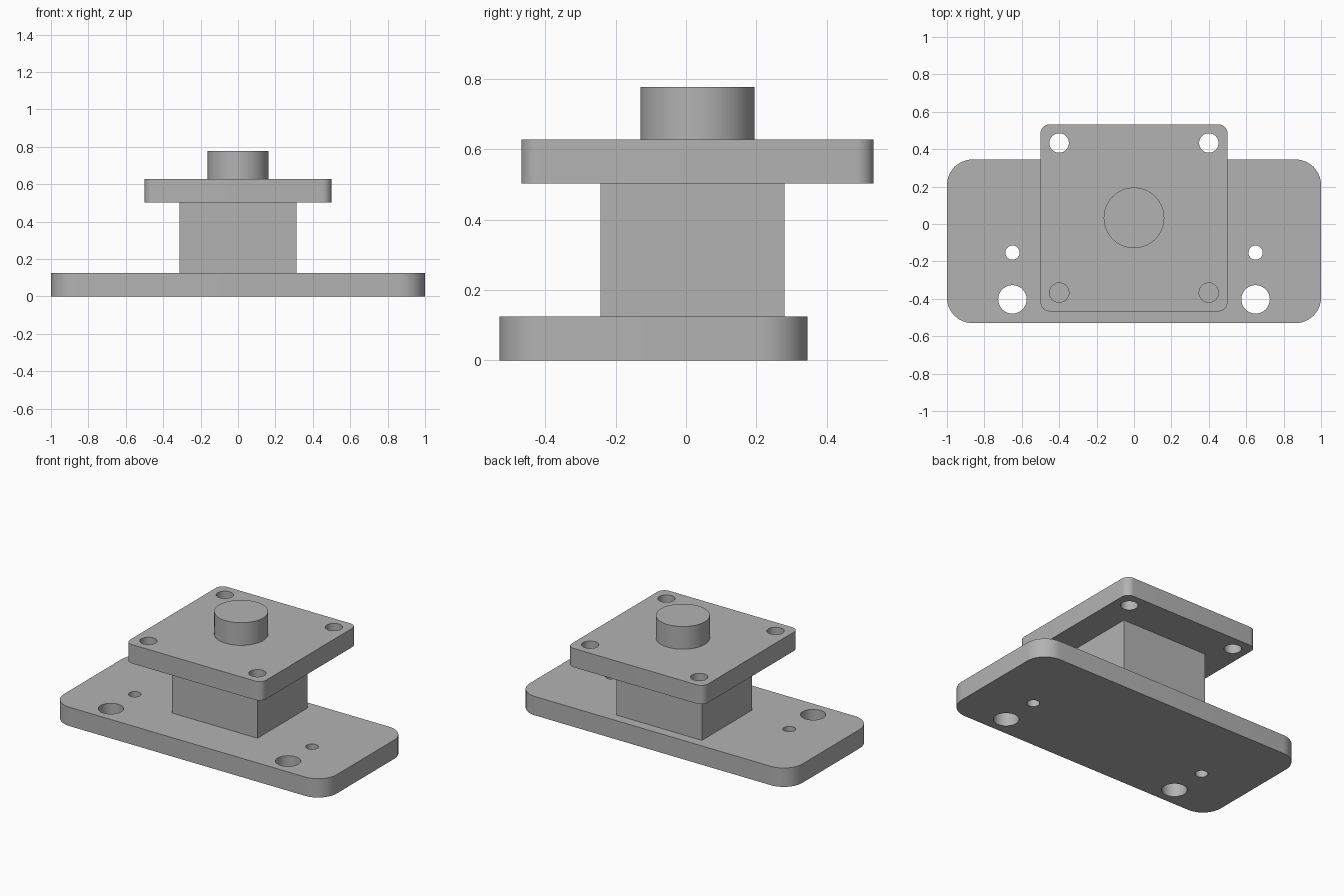
import bpy
import bmesh
from math import cos, sin, pi, radians
from mathutils import Vector

cube = bpy.data.objects.get("Cube")
if cube:
    bpy.data.objects.remove(cube, do_unlink=True)

# Single plain grey for the machined block
grey = bpy.data.materials.new("machined_grey")
grey.use_nodes = True
COLOUR = (0.45, 0.45, 0.45, 1)
grey.diffuse_color = COLOUR
grey.node_tree.nodes["Principled BSDF"].inputs["Base Color"].default_value = COLOUR


def circle(x, y, r, n=48):
    return [(x + r * cos(2 * pi * i / n), y + r * sin(2 * pi * i / n)) for i in range(n)]


def rounded_rect(half_x, y0, y1, r, n=12):
    """Counter-clockwise outline, square when the radius is zero."""
    corners = [(half_x, y1, 1, 1), (-half_x, y1, -1, 1),
               (-half_x, y0, -1, -1), (half_x, y0, 1, -1)]
    if r == 0:
        return [(x, y) for x, y, _, _ in corners]
    points = []
    for k, (x, y, sx, sy) in enumerate(corners):
        for i in range(n + 1):
            a = (k + i / n) * pi / 2
            points.append((x - sx * r + r * cos(a), y - sy * r + r * sin(a)))
    return points


def prism(name, outline, z0, z1, holes=()):
    """Fill an outline with round holes and extrude it upwards."""
    bm = bmesh.new()
    edges = []
    for loop in (outline, *holes):
        verts = [bm.verts.new((x, y, z0)) for x, y in loop]
        edges += [bm.edges.new((v, verts[i - 1])) for i, v in enumerate(verts)]
    if holes:
        bmesh.ops.triangle_fill(bm, edges=edges, use_beauty=True, normal=Vector((0, 0, 1)))
    else:
        bm.faces.new(list(bm.verts))
    grown = bmesh.ops.extrude_face_region(bm, geom=bm.faces[:], use_keep_orig=True)
    top = [g for g in grown["geom"] if isinstance(g, bmesh.types.BMVert)]
    bmesh.ops.translate(bm, verts=top, vec=(0, 0, z1 - z0))
    bmesh.ops.recalc_face_normals(bm, faces=bm.faces[:])
    mesh = bpy.data.meshes.new(name)
    bm.to_mesh(mesh)
    bm.free()
    mesh.materials.append(grey)
    obj = bpy.data.objects.new(name, mesh)
    bpy.context.collection.objects.link(obj)
    bpy.ops.object.select_all(action="DESELECT")
    obj.select_set(True)
    bpy.context.view_layer.objects.active = obj
    bpy.ops.object.shade_smooth_by_angle(angle=radians(30))
    return obj


# Base plate with a large and a small hole on each side
base_holes = [circle(s * 0.65, y, r) for s in (-1, 1)
              for y, r in ((-0.403, 0.076), (-0.153, 0.038))]
prism("base_plate", rounded_rect(1, -0.53, 0.345, 0.137), 0, 0.125, base_holes)

# Square-edged pillar
prism("pillar", rounded_rect(0.313, -0.243, 0.28, 0), 0.125, 0.502)

# Upper plate with a bolt hole in each corner
bolt_holes = [circle(x, y, 0.052) for x in (-0.4, 0.4) for y in (-0.367, 0.433)]
prism("upper_plate", rounded_rect(0.5, -0.467, 0.533, 0.05), 0.502, 0.627, bolt_holes)

# Round boss on top
prism("boss", circle(0, 0.033, 0.162, 64), 0.627, 0.777)
